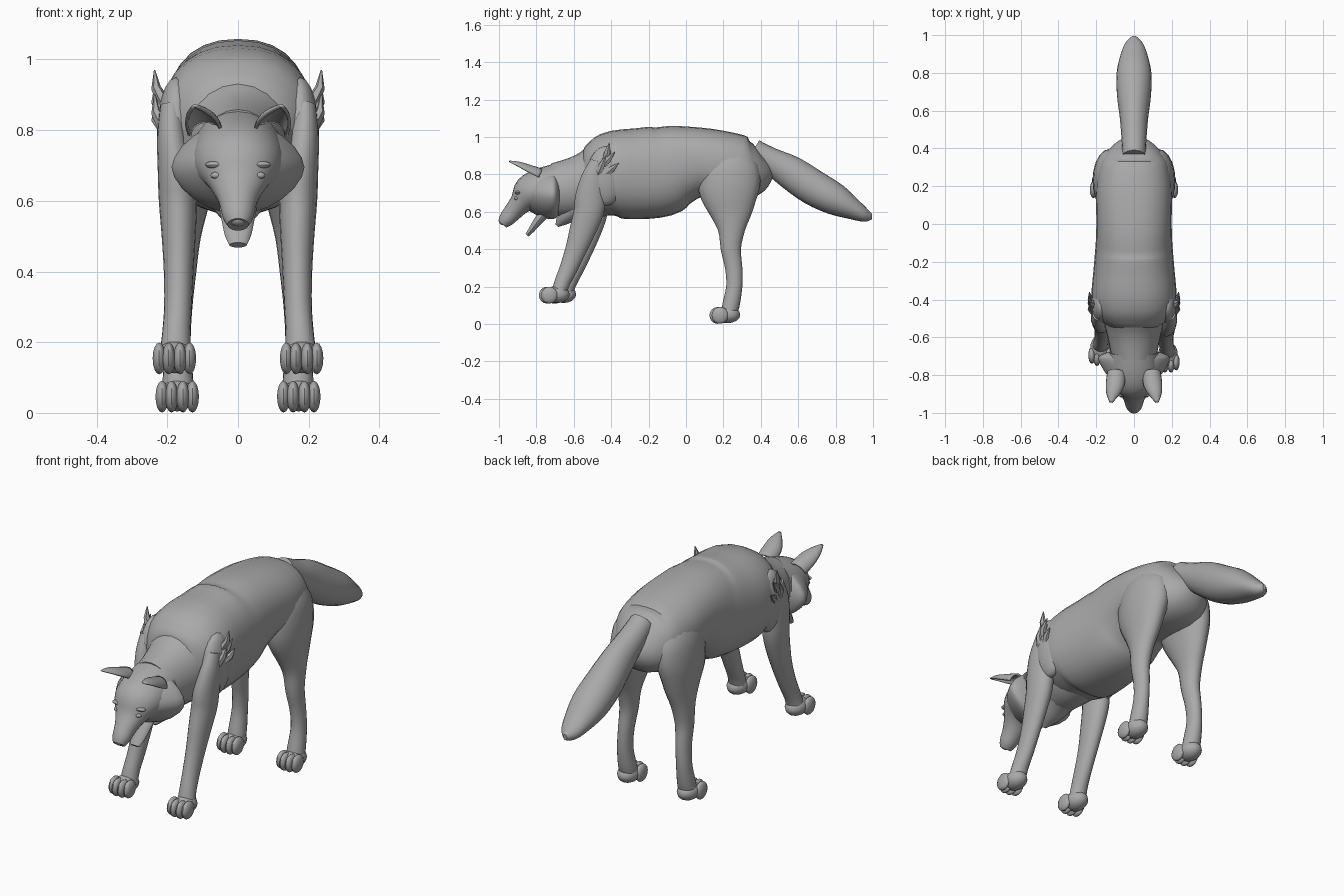
import bpy, bmesh, math
from mathutils import Vector

if "Cube" in bpy.data.objects:
    bpy.data.objects.remove(bpy.data.objects["Cube"])

grey = bpy.data.materials.new("fur_grey")
grey.diffuse_color = (0.4, 0.4, 0.4, 1)
grey.use_nodes = True
grey.node_tree.nodes["Principled BSDF"].inputs["Base Color"].default_value = grey.diffuse_color


def finish(name, bm):
    bmesh.ops.recalc_face_normals(bm, faces=bm.faces)
    mesh = bpy.data.meshes.new(name)
    bm.to_mesh(mesh)
    bm.free()
    mesh.materials.append(grey)
    obj = bpy.data.objects.new(name, mesh)
    bpy.context.collection.objects.link(obj)
    return obj


def spline(rows, steps):
    """Catmull-Rom interpolation through rows of (x, y, z, half width, half depth)."""
    out = []
    for i in range(len(rows) - 1):
        p0, p1 = rows[max(i - 1, 0)], rows[i]
        p2, p3 = rows[i + 1], rows[min(i + 2, len(rows) - 1)]
        for s in range(steps):
            t = s / steps
            out.append([0.5 * (2 * b + (c - a) * t + (2 * a - 5 * b + 4 * c - d) * t * t
                               + (3 * b - a - 3 * c + d) * t ** 3)
                        for a, b, c, d in zip(p0, p1, p2, p3)])
    return out + [list(rows[-1])]


def loft(name, rows, sides=20, power=2.0, steps=3, half=False):
    """Skin of super-elliptic rings along a path; half=True leaves an open shell."""
    rows = spline(rows, steps)
    bm = bmesh.new()
    rings = []
    n = sides + 1 if half else sides
    for i, (x, y, z, a, b) in enumerate(rows):
        t = (Vector(rows[min(i + 1, len(rows) - 1)][:3]) - Vector(rows[max(i - 1, 0)][:3])).normalized()
        side = Vector((1, 0, 0))
        side = (side - t * side.dot(t)).normalized()
        up = t.cross(side)
        ring = []
        for k in range(n):
            ang = (math.pi if half else 2 * math.pi) * k / sides
            c, s = math.cos(ang), math.sin(ang)
            u = math.copysign(abs(c) ** (2 / power), c) * max(a, 0.001)
            v = math.copysign(abs(s) ** (2 / power), s) * max(b, 0.001)
            ring.append(bm.verts.new(Vector((x, y, z)) + side * u + up * v))
        rings.append(ring)
    for r0, r1 in zip(rings, rings[1:]):
        for k in range(sides):
            j = (k + 1) % n
            bm.faces.new((r0[k], r0[j], r1[j], r1[k]))
    if not half:
        bm.faces.new(rings[0])
        bm.faces.new(rings[-1])
    return finish(name, bm)


def blobs(name, items, seg=14):
    """One object made of ellipsoids given as (centre, radii)."""
    bm = bmesh.new()
    for centre, radii in items:
        new = bmesh.ops.create_uvsphere(bm, u_segments=seg, v_segments=seg // 2 + 1, radius=1)["verts"]
        for v in new:
            v.co = Vector([c + r * p for c, r, p in zip(centre, radii, v.co)])
    return finish(name, bm)


def paw(name, x, y, z):
    """Pad with four toes pointing forward."""
    items = [((x, y, z + 0.05), (0.052, 0.068, 0.046))]
    for dx, dy in ((-0.043, 0.012), (-0.016, 0), (0.016, 0), (0.043, 0.012)):
        items.append(((x + dx, y - 0.052 + dy, z + 0.046), (0.019, 0.045, 0.045)))
    blobs(name, items)


# Trunk: y, top, bottom, half width
trunk = [(.43, .93, .80, .06), (.40, .97, .73, .12), (.33, 1.0, .67, .175), (.2, 1.03, .67, .20),
         (.08, 1.05, .68, .20), (-.04, 1.065, .63, .20), (-.13, 1.06, .575, .205),
         (-.25, 1.047, .56, .215), (-.38, 1.033, .565, .225), (-.46, .985, .575, .205),
         (-.53, .93, .60, .15), (-.58, .89, .64, .10)]
loft("body", [(0, y, (t + b) / 2, w, (t - b) / 2) for y, t, b, w in trunk], 28, 2.3)

# Neck and chest fur
loft("neck", [(0, -.40, .79, .19, .20), (0, -.5, .75, .165, .185), (0, -.6, .73, .14, .16),
              (0, -.7, .715, .12, .145)], 24)
loft("chest_fur", [(0, -.48, .68, .12, .09), (0, -.58, .635, .10, .075), (0, -.65, .57, .06, .045),
                   (0, -.69, .525, .01, .01)], 14)

# Tail
loft("tail", [(0, .36, .93, .06, .06), (0, .45, .875, .066, .07), (0, .56, .81, .075, .09),
              (0, .68, .73, .09, .095), (0, .8, .665, .092, .085), (0, .9, .61, .07, .055),
              (0, .96, .58, .045, .035), (0, .995, .575, .01, .015)])

# Head with snout, cheek ruff, lower jaw and nose
loft("head", [(0, -.68, .73, .13, .13), (0, -.78, .715, .13, .115), (0, -.84, .69, .115, .10),
              (0, -.885, .645, .08, .062), (0, -.925, .60, .055, .05), (0, -.962, .557, .044, .041),
              (0, -.982, .533, .03, .027)], 24)
loft("cheek_ruff", [(0, -.85, .70, .10, .09), (0, -.79, .70, .15, .12), (0, -.72, .695, .188, .135),
                    (0, -.69, .695, .17, .12), (0, -.67, .695, .10, .08)], 24, 1.7)
loft("lower_jaw", [(0, -.73, .62, .06, .035), (0, -.78, .565, .05, .026), (0, -.825, .505, .038, .017),
                   (0, -.85, .475, .025, .011)], 14)
blobs("nose", [((0, -.978, .55), (.027, .022, .022))])

for label, s in (("right", 1), ("left", -1)):
    # Eyes and brows
    blobs(label + "_eye", [((s * .06, -.908, .672), (.018, .012, .010))])
    blobs(label + "_brow", [((s * .062, -.897, .702), (.032, .018, .011))])

    # Ear: open shell facing forward
    ear = loft(label + "_ear", [(s * .092, -.79, .785, .045, .045), (s * .10, -.85, .815, .045, .035),
                                (s * .113, -.90, .843, .03, .022), (s * .122, -.945, .866, .003, .003)],
               10, half=True)
    thick = ear.modifiers.new("thickness", "SOLIDIFY")
    thick.thickness = 0.01
    thick.offset = 0

    # Hind leg
    loft(label + "_hind_leg", [(s * x, y, z, a, b) for x, y, z, a, b in (
        (.09, .24, .95, .05, .08), (.115, .235, .85, .09, .155), (.135, .23, .72, .085, .163),
        (.145, .24, .6, .065, .118), (.155, .243, .5, .05, .072), (.16, .24, .4, .042, .054),
        (.165, .255, .3, .036, .046), (.17, .258, .2, .036, .043), (.17, .24, .1, .043, .046),
        (.17, .225, .05, .045, .04))])
    paw(label + "_hind_paw", s * .172, .222, 0)

    # Front leg, the left one set slightly further back
    dy = 0 if s > 0 else 0.035
    loft(label + "_front_leg", [(s * x, y + dy * min(1, (.85 - z) / .4), z, a, b) for x, y, z, a, b in (
        (.19, -.47, .87, .03, .04), (.187, -.495, .78, .042, .065), (.175, -.51, .68, .052, .082),
        (.17, -.52, .6, .054, .08), (.168, -.553, .5, .048, .07), (.168, -.588, .4, .042, .057),
        (.17, -.627, .3, .039, .048), (.175, -.662, .22, .04, .042), (.178, -.68, .16, .045, .04))])
    paw(label + "_front_paw", s * .18, -.69 + dy, .108)

    # Shoulder with ragged fur tufts
    blobs(label + "_shoulder", [((s * .175, -.43, .79), (.055, .10, .16))], 18)
    for i, (y, z, ty, tz) in enumerate(((-.47, .80, -.43, .90), (-.45, .84, -.38, .92),
                                        (-.43, .87, -.41, .97), (-.43, .80, -.36, .86))):
        loft(f"{label}_shoulder_tuft_{i + 1}", [(s * .205, y, z, .02, .025),
             (s * .232, (y + ty) / 2, (z + tz) / 2, .014, .018), (s * .236, ty, tz, .002, .002)], 6, steps=1)

# Smooth shading with sharp creases kept
bpy.ops.object.select_all(action="SELECT")
bpy.context.view_layer.objects.active = bpy.data.objects["body"]
bpy.ops.object.shade_smooth_by_angle(angle=math.radians(35))
